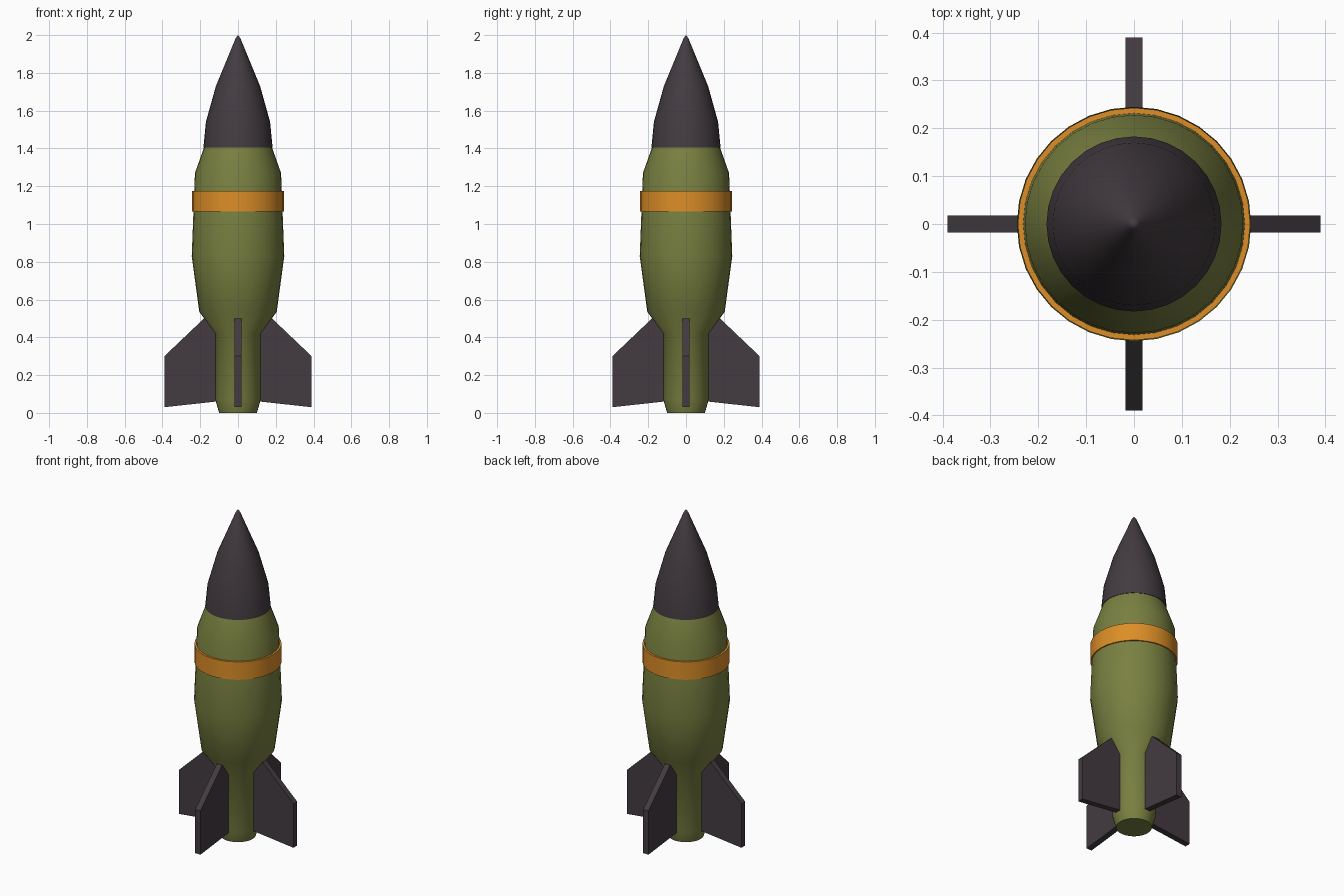
import bpy
import bmesh
from math import radians, pi, cos, sin
from mathutils import Matrix

SEGMENTS = 32

cube = bpy.data.objects.get("Cube")
if cube:
    bpy.data.objects.remove(cube, do_unlink=True)


def material(name, color):
    mat = bpy.data.materials.new(name)
    mat.use_nodes = True
    mat.diffuse_color = (*color, 1)
    bsdf = next(n for n in mat.node_tree.nodes if n.type == 'BSDF_PRINCIPLED')
    bsdf.inputs["Base Color"].default_value = (*color, 1)
    bsdf.inputs["Roughness"].default_value = 0.6
    return mat


olive = material("olive green", (0.19, 0.215, 0.052))
charcoal = material("charcoal", (0.056, 0.044, 0.052))
orange = material("orange", (0.72, 0.27, 0.02))


def finish(name, bm, mat, angle=None):
    bmesh.ops.recalc_face_normals(bm, faces=bm.faces)
    mesh = bpy.data.meshes.new(name)
    bm.to_mesh(mesh)
    bm.free()
    obj = bpy.data.objects.new(name, mesh)
    bpy.context.collection.objects.link(obj)
    mesh.materials.append(mat)
    if angle:
        bpy.ops.object.select_all(action='DESELECT')
        obj.select_set(True)
        bpy.context.view_layer.objects.active = obj
        bpy.ops.object.shade_smooth_by_angle(angle=radians(angle))
    return obj


def lathe(name, profile, mat, closed=False):
    """Revolve (radius, height) points around z; an open profile gets caps."""
    bm = bmesh.new()
    rings = []
    for r, z in profile:
        if r == 0:
            rings.append([bm.verts.new((0, 0, z))] * SEGMENTS)
        else:
            rings.append([bm.verts.new((r * cos(2 * pi * i / SEGMENTS),
                                        r * sin(2 * pi * i / SEGMENTS), z))
                          for i in range(SEGMENTS)])
    pairs = list(zip(rings, rings[1:]))
    if closed:
        pairs.append((rings[-1], rings[0]))
    for low, high in pairs:
        for i in range(SEGMENTS):
            j = (i + 1) % SEGMENTS
            corners = dict.fromkeys((low[i], low[j], high[j], high[i]))
            bm.faces.new(list(corners))
    if not closed:
        for ring, (r, z) in zip((rings[0], rings[-1]), (profile[0], profile[-1])):
            if r:
                bm.faces.new(ring)
    return finish(name, bm, mat, 50)


# Body with a narrow tail
lathe("body", [(0.10, 0), (0.12, 0.07), (0.12, 0.42), (0.205, 0.535),
               (0.245, 0.83), (0.228, 1.27), (0.18, 1.405)], olive)

# Pointed nose
lathe("nose_cone", [(0.183, 1.405), (0.17, 1.54), (0.117, 1.73),
                    (0.012, 1.985), (0, 2.0)], charcoal)

# Raised band around the body
lathe("band", [(0.228, 1.065), (0.243, 1.065), (0.243, 1.175), (0.231, 1.175)],
      orange, closed=True)

# Four tail fins
FIN = [(0.10, 0.062), (0.39, 0.03), (0.39, 0.30), (0.18, 0.50), (0.16, 0.50), (0.10, 0.42)]
THICKNESS = 0.036
for k, side in enumerate(("left", "back", "right", "front")):
    bm = bmesh.new()
    face = bm.faces.new([bm.verts.new((x, -THICKNESS / 2, z)) for x, z in FIN])
    extruded = bmesh.ops.extrude_face_region(bm, geom=[face])["geom"]
    bmesh.ops.translate(bm, vec=(0, THICKNESS, 0),
                        verts=[v for v in extruded if isinstance(v, bmesh.types.BMVert)])
    bmesh.ops.transform(bm, matrix=Matrix.Rotation(k * pi / 2, 4, 'Z'), verts=bm.verts)
    finish("fin_" + side, bm, charcoal)
